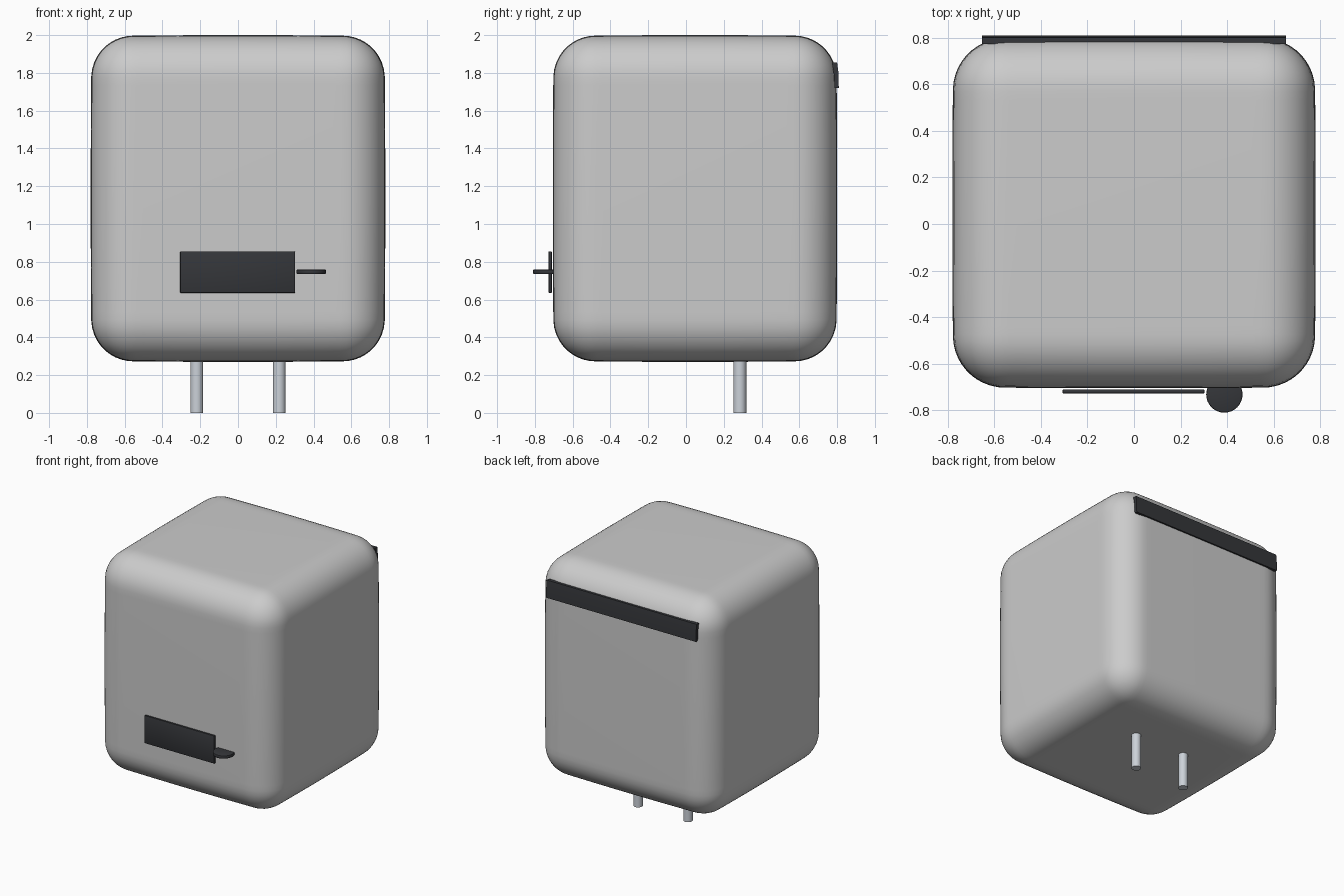
import bpy, bmesh, math
from mathutils import Vector

if "Cube" in bpy.data.objects:
    bpy.data.objects.remove(bpy.data.objects["Cube"])


def material(name, rgb):
    m = bpy.data.materials.new(name)
    m.diffuse_color = (*rgb, 1)
    m.use_nodes = True
    m.node_tree.nodes["Principled BSDF"].inputs["Base Color"].default_value = m.diffuse_color
    return m


dark = material("dark_trim", (0.035, 0.037, 0.042))
metal = material("pale_metal", (0.60, 0.64, 0.69))


def finish(bm, name, mat=None, angle=35):
    bmesh.ops.recalc_face_normals(bm, faces=bm.faces[:])
    me = bpy.data.meshes.new(name)
    bm.to_mesh(me)
    bm.free()
    ob = bpy.data.objects.new(name, me)
    bpy.context.collection.objects.link(ob)
    if mat:
        me.materials.append(mat)
    bpy.ops.object.select_all(action='DESELECT')
    ob.select_set(True)
    bpy.context.view_layer.objects.active = ob
    bpy.ops.object.shade_smooth_by_angle(angle=math.radians(angle))
    return ob


def cylinder(name, center, radius, depth, mat, bevel=0.0):
    bm = bmesh.new()
    bmesh.ops.create_cone(bm, cap_ends=True, segments=32, radius1=radius, radius2=radius, depth=depth)
    if bevel:
        rim = [e for e in bm.edges if abs(e.verts[0].co.z - e.verts[1].co.z) < 1e-5]
        bmesh.ops.bevel(bm, geom=rim, offset=bevel, segments=2, affect='EDGES', profile=0.5)
    bmesh.ops.translate(bm, verts=bm.verts[:], vec=center)
    return finish(bm, name, mat)


# Body: rounded box with gently bulging faces
half = Vector((0.78, 0.7525, 0.865))
radius = 0.22
bm = bmesh.new()
bmesh.ops.create_cube(bm, size=2)
bmesh.ops.subdivide_edges(bm, edges=bm.edges[:], cuts=39, use_grid_fill=True)
for v in bm.verts:
    p = Vector([v.co[i] * half[i] for i in range(3)])
    q = Vector([max(-half[i] + radius, min(half[i] - radius, p[i])) for i in range(3)])
    p = q + (p - q).normalized() * radius
    u = [(p[i] / half[i]) ** 2 for i in range(3)]
    v.co = [p[i] * (1 - 0.006 * (sum(u) - u[i])) for i in range(3)]
bmesh.ops.translate(bm, verts=bm.verts[:], vec=(0, 0.0475, 1.135))
finish(bm, "body")

# Rear pair of legs
for side, x in (("left", -0.218), ("right", 0.218)):
    cylinder(side + "_leg", (x, 0.285, 0.16), 0.034, 0.32, metal)

# Front panel
bm = bmesh.new()
bmesh.ops.create_cube(bm, size=1)
bmesh.ops.scale(bm, verts=bm.verts[:], vec=(0.61, 0.018, 0.22))
bmesh.ops.bevel(bm, geom=bm.edges[:], offset=0.005, segments=2, affect='EDGES', profile=0.5)
bmesh.ops.translate(bm, verts=bm.verts[:], vec=(-0.002, -0.719, 0.745))
finish(bm, "front_panel", dark)

# Small round shelf beside the panel
cylinder("round_shelf", (0.388, -0.732, 0.747), 0.078, 0.025, dark, 0.006)

# Back strip: tapered profile swept across the upper rear edge
profile = [(0.772, 1.855), (0.800, 1.855), (0.806, 1.81), (0.809, 1.72), (0.787, 1.72), (0.782, 1.80)]
bm = bmesh.new()
face = bm.faces.new([bm.verts.new((-0.653, y, z)) for y, z in profile])
ext = bmesh.ops.extrude_face_region(bm, geom=[face])
bmesh.ops.translate(bm, verts=[g for g in ext["geom"] if isinstance(g, bmesh.types.BMVert)], vec=(1.306, 0, 0))
finish(bm, "back_strip", dark)
